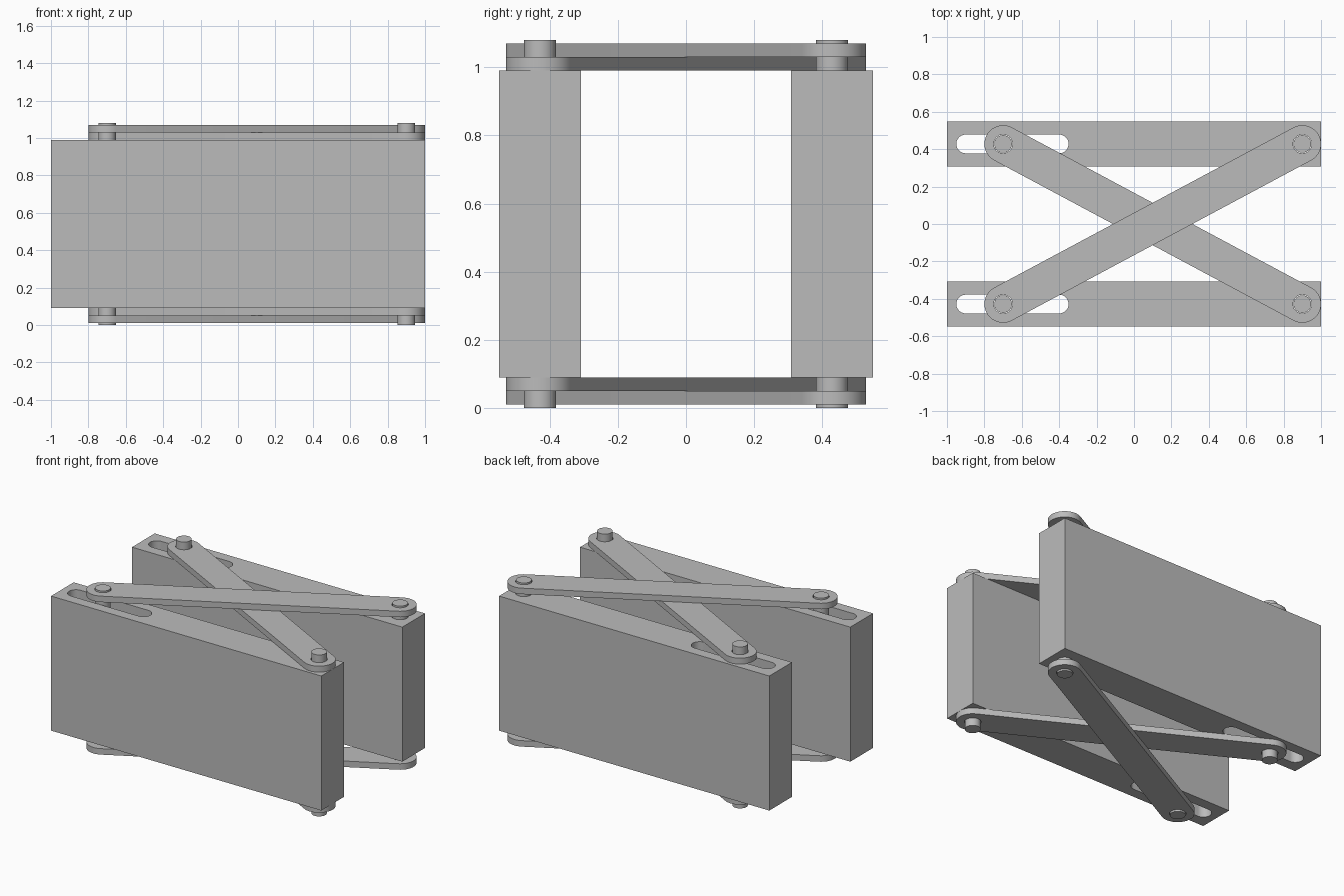
import bpy, bmesh, math
from math import pi, cos, sin

cube = bpy.data.objects.get("Cube")
if cube:
    bpy.data.objects.remove(cube, do_unlink=True)

# Key dimensions
HEIGHT = 1.08                   # pin length, tip to tip
BAR_Z = (0.09, 0.99)
BAR_W, BAR_Y = 0.24, 0.428
LINK_T, LINK_R = 0.04, 0.10
PIN_R, HOLE_R = 0.047, 0.05
SLIDE_X, FIXED_X = -0.7, 0.9
MID_X = (SLIDE_X + FIXED_X) / 2

grey = bpy.data.materials.new("plain grey")
grey.use_nodes = True
grey.diffuse_color = (0.5, 0.5, 0.5, 1)
grey.node_tree.nodes["Principled BSDF"].inputs["Base Color"].default_value = (0.5, 0.5, 0.5, 1)


def prism(name, outline, z0, z1):
    """Extrude a counter-clockwise outline from z0 to z1."""
    bm = bmesh.new()
    face = bm.faces.new([bm.verts.new((x, y, z0)) for x, y in outline])
    top = bmesh.ops.extrude_face_region(bm, geom=[face])["geom"]
    bmesh.ops.translate(bm, vec=(0, 0, z1 - z0),
                        verts=[g for g in top if isinstance(g, bmesh.types.BMVert)])
    bmesh.ops.recalc_face_normals(bm, faces=bm.faces)
    mesh = bpy.data.meshes.new(name)
    bm.to_mesh(mesh)
    bm.free()
    mesh.materials.append(grey)
    obj = bpy.data.objects.new(name, mesh)
    bpy.context.collection.objects.link(obj)
    return obj


def stadium(a, b, r, n=24):
    """Outline of a round-ended strip from point a to point b."""
    ang = math.atan2(b[1] - a[1], b[0] - a[0])
    return [(c[0] + r * cos(t + pi * i / n), c[1] + r * sin(t + pi * i / n))
            for c, t in ((b, ang - pi / 2), (a, ang + pi / 2)) for i in range(n + 1)]


def circle(c, r, n=48):
    return [(c[0] + r * cos(2 * pi * i / n), c[1] + r * sin(2 * pi * i / n)) for i in range(n)]


def activate(obj):
    bpy.ops.object.select_all(action='DESELECT')
    obj.select_set(True)
    bpy.context.view_layer.objects.active = obj


def cut(obj, outlines):
    """Cut through-openings, then discard the cutters."""
    activate(obj)
    for outline in outlines:
        cutter = prism("cutter", outline, -0.5, HEIGHT + 0.5)
        cutter.hide_render = True
        mod = obj.modifiers.new("opening", 'BOOLEAN')
        mod.operation, mod.solver, mod.object = 'DIFFERENCE', 'EXACT', cutter
        bpy.ops.object.modifier_apply(modifier=mod.name)
        bpy.data.objects.remove(cutter, do_unlink=True)


def smooth(obj):
    activate(obj)
    bpy.ops.object.shade_smooth_by_angle(angle=math.radians(30))


# Two parallel jaws, each with a sliding slot and a fixed pin hole
for side, s in (("front", -1), ("back", 1)):
    y = s * BAR_Y
    h = BAR_W / 2
    bar = prism(side + "_bar", [(-1, y - h), (1, y - h), (1, y + h), (-1, y + h)], *BAR_Z)
    cut(bar, [stadium((-0.9, y), (-0.4, y), 0.05), circle((FIXED_X, y), HOLE_R)])
    smooth(bar)
    # Long pins running through the bar and both sets of links
    for label, x in (("sliding", SLIDE_X), ("fixed", FIXED_X)):
        smooth(prism(f"{side}_{label}_pin", circle((x, y), PIN_R), 0, HEIGHT))

# Crossed links above and below: inner one against the bars, outer one over it
for level, base, d in (("top", BAR_Z[1], 1), ("bottom", BAR_Z[0], -1)):
    for layer, (label, s) in enumerate((("inner", 1), ("outer", -1))):
        a, b = (SLIDE_X, s * BAR_Y), (FIXED_X, -s * BAR_Y)
        z = sorted((base + d * layer * LINK_T, base + d * (layer + 1) * LINK_T))
        link = prism(f"{level}_{label}_link", stadium(a, b, LINK_R), *z)
        cut(link, [circle(a, HOLE_R), circle(b, HOLE_R), circle((MID_X, 0), HOLE_R)])
        smooth(link)
    z = sorted((base, base + d * 2 * LINK_T))
    smooth(prism(level + "_pivot_pin", circle((MID_X, 0), HOLE_R), *z))
